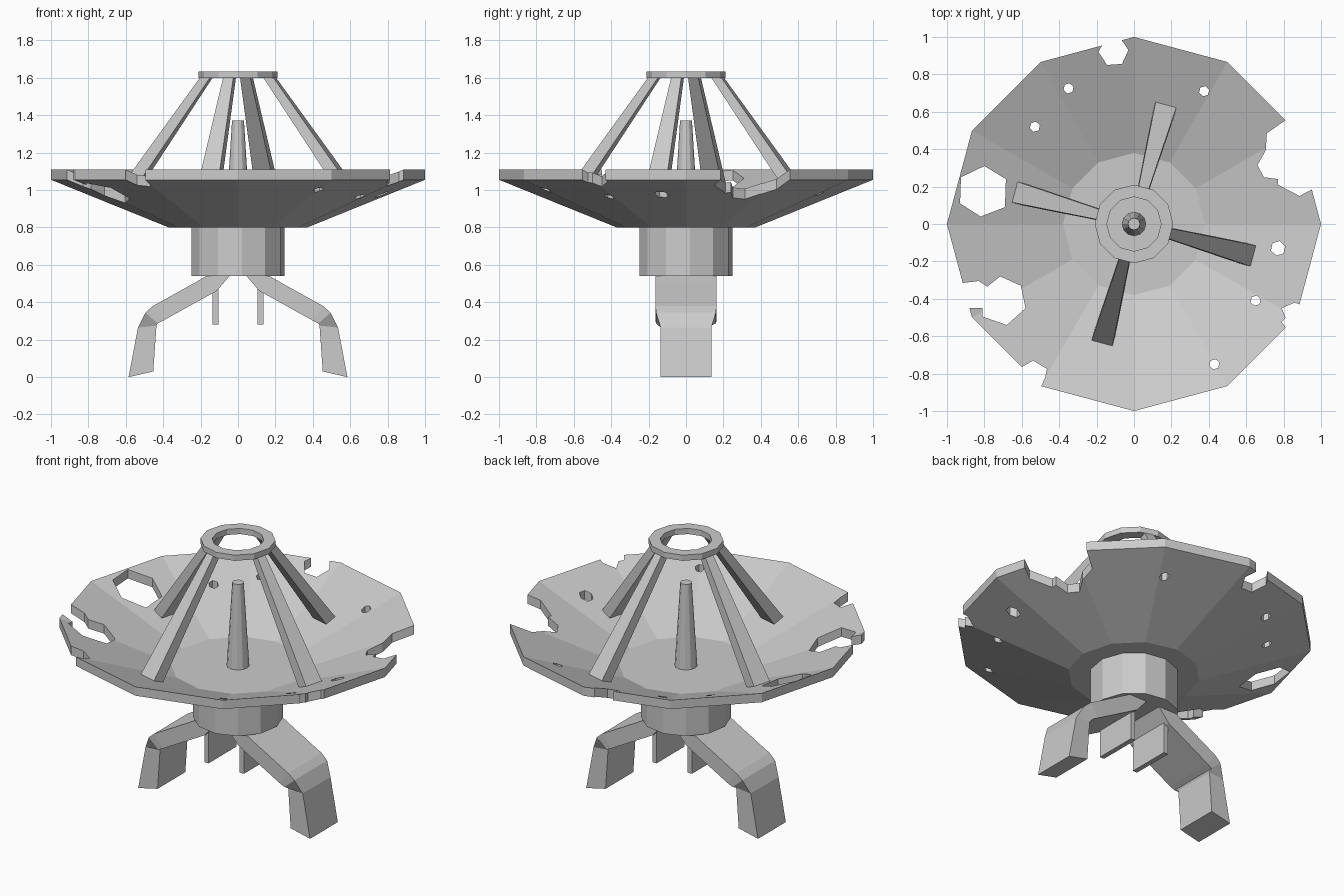
import bpy, bmesh, math
from math import sin, cos, pi, radians

if "Cube" in bpy.data.objects:
    bpy.data.objects.remove(bpy.data.objects["Cube"])


def finish(name, bm):
    bmesh.ops.recalc_face_normals(bm, faces=bm.faces)
    mesh = bpy.data.meshes.new(name)
    bm.to_mesh(mesh)
    bm.free()
    ob = bpy.data.objects.new(name, mesh)
    bpy.context.collection.objects.link(ob)
    return ob


def loft(bm, rings, cap=True, closed=False):
    """Bridge equal-length rings of points with quads."""
    vs = [[bm.verts.new(p) for p in r] for r in rings]
    n = len(vs[0])
    pairs = list(zip(vs, vs[1:])) + ([(vs[-1], vs[0])] if closed else [])
    for a, b in pairs:
        for i in range(n):
            j = (i + 1) % n
            bm.faces.new((a[i], a[j], b[j], b[i]))
    if cap and not closed:
        bm.faces.new(vs[0])
        bm.faces.new(vs[-1])


def circle(r, z, n=12, rot=0.0):
    return [(r * cos(rot + 2 * pi * i / n), r * sin(rot + 2 * pi * i / n), z) for i in range(n)]


def lathe(name, profile, n=12, rot=0.0, closed=False):
    bm = bmesh.new()
    loft(bm, [circle(r, z, n, rot) for r, z in profile], closed=closed)
    return finish(name, bm)


# dish, neck, feed horn and top ring
dish = lathe("dish", [(0.37, 0.80), (1, 1.055), (1, 1.11), (0.38, 0.86)])
lathe("neck", [(0.25, 0.54), (0.25, 0.81)], rot=radians(5))
lathe("feed_horn", [(0.064, 0.85), (0.032, 1.372)])
lathe("top_ring", [(0.21, 1.60), (0.21, 1.635), (0.145, 1.635), (0.145, 1.60)], closed=True)

# ragged damage around the dish rim, plus one large hole (plan outlines)
outlines = [
    [(-.17, .957), (-.19, .92), (-.144, .85), (-.064, .856), (-.03, .93), (-.064, .98), (-.07, 1.1), (-.19, 1.1)],
    [(.81, .555), (.71, .485), (.705, .395), (.66, .315), (.695, .25), (.77, .24), (.77, .21),
     (.885, .15), (.952, .185), (1.1, .25), (1.0, .65)],
    [(.885, -.43), (.86, -.42), (.79, -.45), (.81, -.5), (.79, -.525), (.812, -.555), (1, -.65), (1.05, -.43)],
    [(-.915, -.315), (-.83, -.305), (-.785, -.335), (-.715, -.28), (-.605, -.33), (-.58, -.45),
     (-.68, -.54), (-.81, -.495), (-.81, -.45), (-.883, -.45), (-1.1, -.45), (-1.1, -.33)],
    [(-.6, -.765), (-.54, -.73), (-.465, -.775), (-.475, -.82), (-.497, -.87), (-.55, -1), (-.75, -.9)],
    [(-.925, .25), (-.80, .31), (-.685, .24), (-.69, .09), (-.82, .04), (-.93, .11)],
]
# small hexagonal holes
for x, y, r in [(-.35, .725, .028), (.375, .71, .028), (-.53, .52, .028),
                (.77, -.13, .04), (.65, -.41, .028), (.43, -.75, .028)]:
    outlines.append([(x + px, y + py) for px, py, _ in circle(r, 0, 6, 0.3)])

bm = bmesh.new()
for o in outlines:
    loft(bm, [[(x, y, z) for x, y in o] for z in (0.7, 1.3)])
cutter = finish("damage_cutter", bm)
mod = dish.modifiers.new("damage", 'BOOLEAN')
mod.operation = 'DIFFERENCE'
mod.solver = 'EXACT'
mod.object = cutter
bpy.context.view_layer.objects.active = dish
bpy.ops.object.modifier_apply(modifier=mod.name)
bpy.data.objects.remove(cutter)

# four tapered struts holding the ring
for k in range(4):
    bm = bmesh.new()
    rings = []
    for r0, r1, z0, z1, w in [(0.60, 0.672, 0.945, 0.965, 0.058), (0.145, 0.20, 1.605, 1.605, 0.028)]:
        rings.append([(r0, -w, z0), (r1, -w, z1), (r1, w, z1), (r0, w, z0)])
    loft(bm, rings)
    ob = finish("strut_%d" % (k + 1), bm)
    ob.rotation_euler.z = radians(-15 + 90 * k)

# bent legs and inner plates, mirrored left and right
# leg sections: outer x, z, inner x, z, half width
sections = [(.17, .54, .045, .54, .163), (.23, .505, .115, .46, .163),
            (.455, .38, .40, .302, .163), (.495, .345, .43, .287, .16),
            (.535, .265, .436, .275, .135), (.585, 0, .453, .03, .135)]
for side, s in (("left", -1), ("right", 1)):
    bm = bmesh.new()
    loft(bm, [[(s * ox, -w, oz), (s * ox, w, oz), (s * ix, w, iz), (s * ix, -w, iz)]
              for ox, oz, ix, iz, w in sections])
    finish(side + "_leg", bm)
    bm = bmesh.new()
    loft(bm, [[(s * .105, -.135, z), (s * .135, -.135, z), (s * .135, .135, z), (s * .105, .135, z)]
              for z in (.28, .48)])
    finish(side + "_plate", bm)
